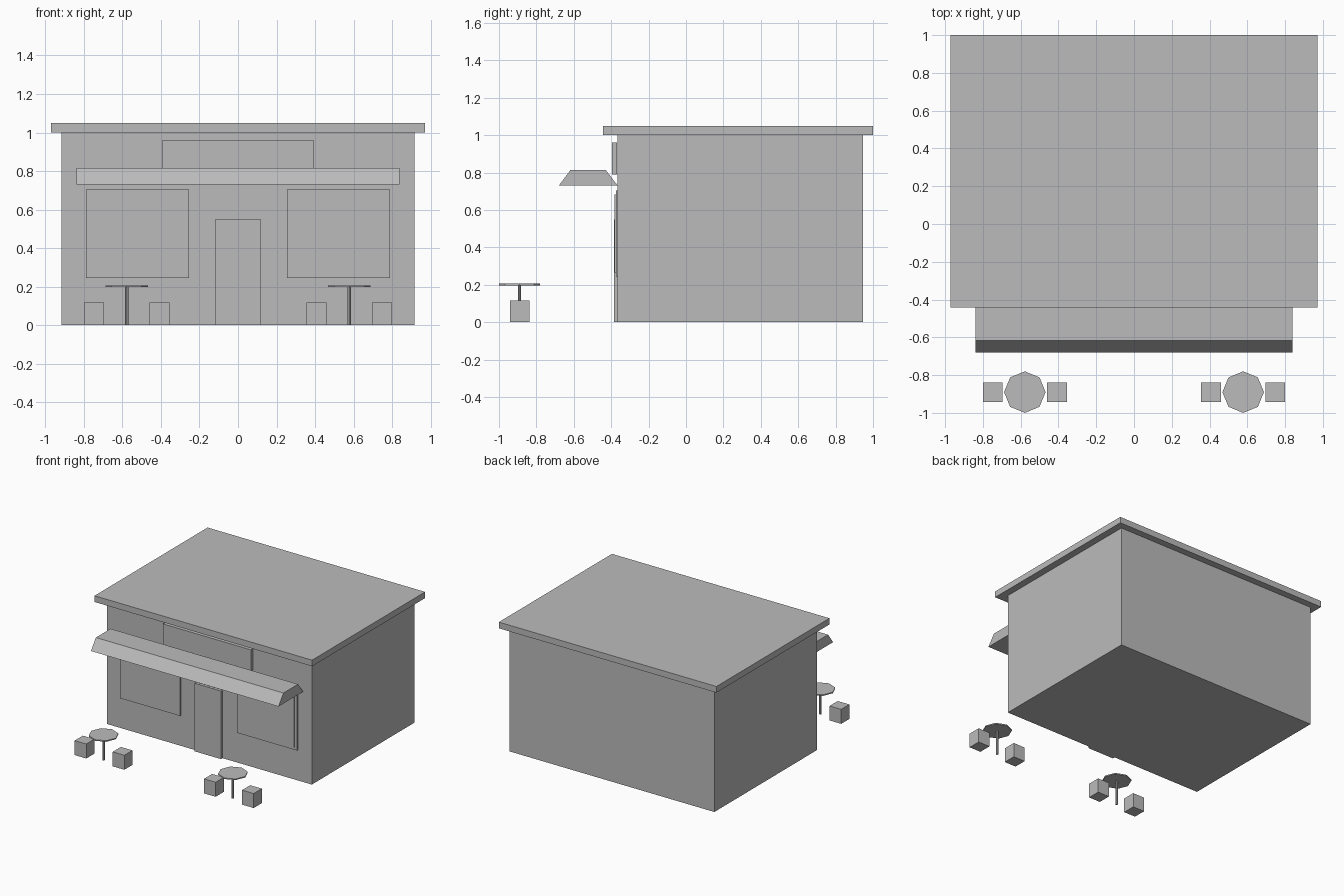
import bpy
import bmesh

cube = bpy.data.objects.get("Cube")
if cube:
    bpy.data.objects.remove(cube, do_unlink=True)

# Single plain colour
grey = bpy.data.materials.new("plain_grey")
grey.use_nodes = True
colour = (0.5, 0.5, 0.5, 1)
grey.diffuse_color = colour
grey.node_tree.nodes["Principled BSDF"].inputs["Base Color"].default_value = colour


def finish(name, bm):
    bmesh.ops.recalc_face_normals(bm, faces=bm.faces)
    mesh = bpy.data.meshes.new(name)
    bm.to_mesh(mesh)
    bm.free()
    mesh.materials.append(grey)
    obj = bpy.data.objects.new(name, mesh)
    bpy.context.collection.objects.link(obj)
    return obj


def box(name, xs, ys, zs):
    """Box spanning the given low/high pairs."""
    bm = bmesh.new()
    bmesh.ops.create_cube(bm, size=1)
    for v in bm.verts:
        v.co = [(a + b) / 2 + c * (b - a) for c, (a, b) in zip(v.co, (xs, ys, zs))]
    return finish(name, bm)


def cylinder(name, x, y, zs, radius, sides=8):
    bm = bmesh.new()
    bmesh.ops.create_cone(bm, cap_ends=True, segments=sides, radius1=radius,
                          radius2=radius, depth=zs[1] - zs[0])
    bmesh.ops.translate(bm, verts=bm.verts, vec=(x, y, sum(zs) / 2))
    return finish(name, bm)


def extruded_profile(name, half_width, profile):
    """Side profile of (y, z) points swept along x."""
    bm = bmesh.new()
    face = bm.faces.new([bm.verts.new((-half_width, y, z)) for y, z in profile])
    ext = bmesh.ops.extrude_face_region(bm, geom=[face])
    moved = [g for g in ext["geom"] if isinstance(g, bmesh.types.BMVert)]
    bmesh.ops.translate(bm, verts=moved, vec=(2 * half_width, 0, 0))
    if face.is_valid and len(bm.faces) < len(profile) + 2:
        bm.faces.new([v for v in face.verts])
    return finish(name, bm)


# Building shell and overhanging flat roof
WALL = -0.365
box("walls", (-0.915, 0.915), (WALL, 0.945), (0, 1))
box("roof", (-0.972, 0.972), (-0.443, 1), (1, 1.05))

# Shop front
box("door", (-0.118, 0.118), (-0.385, WALL), (0, 0.55))
box("sign_board", (-0.393, 0.393), (-0.396, -0.37), (0.79, 0.96))
extruded_profile("awning", 0.838,
                 [(-0.68, 0.73), (-0.617, 0.815), (-0.43, 0.815), (WALL, 0.73)])

for side, label in ((-1, "right"), (1, "left")):
    # Window with a slightly raised pane
    for part, inset, front in (("frame", 0, -0.375), ("pane", 0.021, -0.381)):
        xs = sorted((side * (0.255 + inset), side * (0.79 - inset)))
        box(f"{label}_window_{part}", xs, (front, WALL),
            (0.245 + inset, 0.705 - inset))

    # Outdoor table with two block stools
    x, y = side * 0.578, -0.89
    cylinder(f"{label}_table_top", x, y, (0.197, 0.206), 0.11)
    cylinder(f"{label}_table_post", x, y, (0, 0.2), 0.009)
    for offset, place in ((-0.17, "a"), (0.17, "b")):
        cx = x + offset
        box(f"{label}_stool_{place}", (cx - 0.052, cx + 0.052),
            (y - 0.052, y + 0.052), (0, 0.117))
